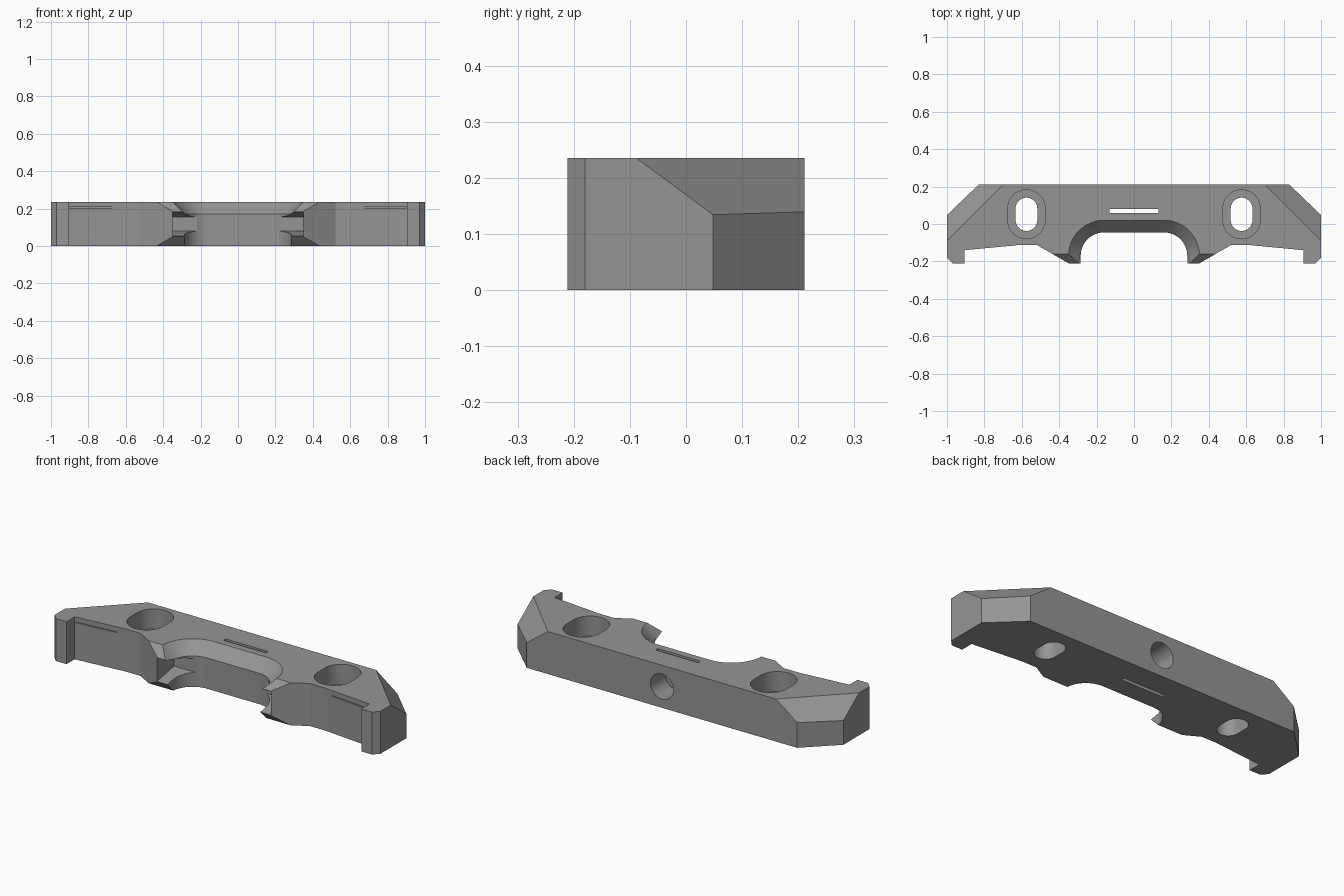
import bpy, bmesh, math
from mathutils import Vector

if "Cube" in bpy.data.objects:
    bpy.data.objects.remove(bpy.data.objects["Cube"])

H = 0.236  # body height

grey = bpy.data.materials.new("mid grey")
grey.diffuse_color = (0.30, 0.30, 0.30, 1)
grey.use_nodes = True
grey.node_tree.nodes["Principled BSDF"].inputs["Base Color"].default_value = grey.diffuse_color


def loft(name, loops):
    """Closed solid through a stack of matching loops."""
    bm = bmesh.new()
    rings = [[bm.verts.new(p) for p in loop] for loop in loops]
    n = len(rings[0])
    for a, b in zip(rings, rings[1:]):
        for i in range(n):
            j = (i + 1) % n
            bm.faces.new((a[i], a[j], b[j], b[i]))
    bm.faces.new(rings[0])
    bm.faces.new(rings[-1])
    bmesh.ops.recalc_face_normals(bm, faces=bm.faces)
    me = bpy.data.meshes.new(name)
    bm.to_mesh(me)
    bm.free()
    ob = bpy.data.objects.new(name, me)
    bpy.context.collection.objects.link(ob)
    return ob


def prism_z(name, pts, z0, z1):
    return loft(name, [[(x, y, z) for x, y in pts] for z in (z0, z1)])


def prism_x(name, pts, x0, x1):
    return loft(name, [[(x, y, z) for y, z in pts] for x in (x0, x1)])


def box(name, x0, x1, y0, y1, z0, z1):
    return prism_z(name, [(x0, y0), (x1, y0), (x1, y1), (x0, y1)], z0, z1)


def arc(cx, cy, r, a0, a1, n):
    return [(cx + r * math.cos(math.radians(a0 + (a1 - a0) * i / n)),
             cy + r * math.sin(math.radians(a0 + (a1 - a0) * i / n))) for i in range(n + 1)]


def stadium(cx, cy, r, half):
    return arc(cx, cy + half, r, 0, 180, 20) + arc(cx, cy - half, r, 180, 360, 20)


# Body: mirrored outline, extruded
half = [(0.83, 0.211), (1, 0.048), (1, -0.18), (0.97, -0.211), (0.905, -0.211),
        (0.905, -0.14), (0.61, -0.112), (0.52, -0.112), (0.348, -0.211)]
body = prism_z("clamp_body", half + [(-x, y) for x, y in reversed(half)], 0, H)
body.data.materials.append(grey)

# Sloped back corners
bm = bmesh.new()
bm.from_mesh(body.data)
for s in (-1, 1):
    cut = bmesh.ops.bisect_plane(bm, geom=bm.verts[:] + bm.edges[:] + bm.faces[:],
                                 plane_co=Vector((s * 0.70, 0.211, H)),
                                 plane_no=Vector((s, 1, 1.35)), clear_outer=True)
    edges = [e for e in cut["geom_cut"] if isinstance(e, bmesh.types.BMEdge)]
    bmesh.ops.holes_fill(bm, edges=edges, sides=0)
bmesh.ops.recalc_face_normals(bm, faces=bm.faces)
bm.to_mesh(body.data)
bm.free()

cutters = []

# Central arch with flared upper rim
levels = []
for z, r in ((-0.1, 0.125), (0.171, 0.125), (H, 0.19), (H + 0.065, 0.255)):
    pts = ([(0.16 + r, -0.4)] + arc(0.16, -0.17, r, 0, 90, 20)
           + arc(-0.16, -0.17, r, 90, 180, 20) + [(-0.16 - r, -0.4)])
    levels.append([(x, y, z) for x, y in pts])
cutters.append(loft("arch_cutter", levels))

# Bevels above and below the horn tips
tri = [(-0.11, H + 0.05), (-0.31, H + 0.05), (-0.31, H - 0.15)]
cutters.append(prism_x("upper_bevel_cutter", tri, -0.5, 0.5))
cutters.append(prism_x("lower_bevel_cutter", [(y, H - z) for y, z in tri], -0.5, 0.5))

groove = [(-0.06, 0.08), (-0.06, 0.155), (-0.211, 0.182), (-0.3, 0.198),
          (-0.3, 0.037), (-0.211, 0.053)]
for s in (-1, 1):
    # Tapered groove in each horn
    cutters.append(prism_x("groove_cutter", groove, s * 0.2, s * 0.35))
    # Mounting slot and its counterbore
    cutters.append(prism_z("slot_cutter", stadium(s * 0.575, 0.052, 0.058, 0.031), -0.1, 0.3))
    cutters.append(prism_z("counterbore_cutter", stadium(s * 0.575, 0.052, 0.1, 0.031), 0.125, 0.3))
    # Fine slit under the front lip
    x0, x1 = sorted((s * 0.66, s * 0.9))
    cutters.append(box("slit_cutter", x0, x1, -0.2, -0.11, 0.204, 0.208))

# Nut slot through the middle and screw hole from the back
cutters.append(box("nut_slot_cutter", -0.13, 0.13, 0.06, 0.08, -0.1, 0.3))
hole = arc(0, 0.118, 0.07, 0, 348.75, 31)
cutters.append(loft("screw_hole_cutter", [[(x, y, z) for x, z in hole] for y in (0.07, 0.3)]))

# Cut everything out, then drop the helpers
for c in cutters:
    c.hide_render = True
    m = body.modifiers.new(c.name, 'BOOLEAN')
    m.operation = 'DIFFERENCE'
    m.solver = 'EXACT'
    m.object = c
bpy.context.view_layer.update()
mesh = bpy.data.meshes.new_from_object(body.evaluated_get(bpy.context.evaluated_depsgraph_get()))
body.modifiers.clear()
body.data = mesh
mesh.materials.clear()
mesh.materials.append(grey)
for p in mesh.polygons:
    p.material_index = 0
for c in cutters:
    bpy.data.objects.remove(c)

bpy.context.view_layer.objects.active = body
body.select_set(True)
bpy.ops.object.shade_smooth_by_angle(angle=math.radians(25))
